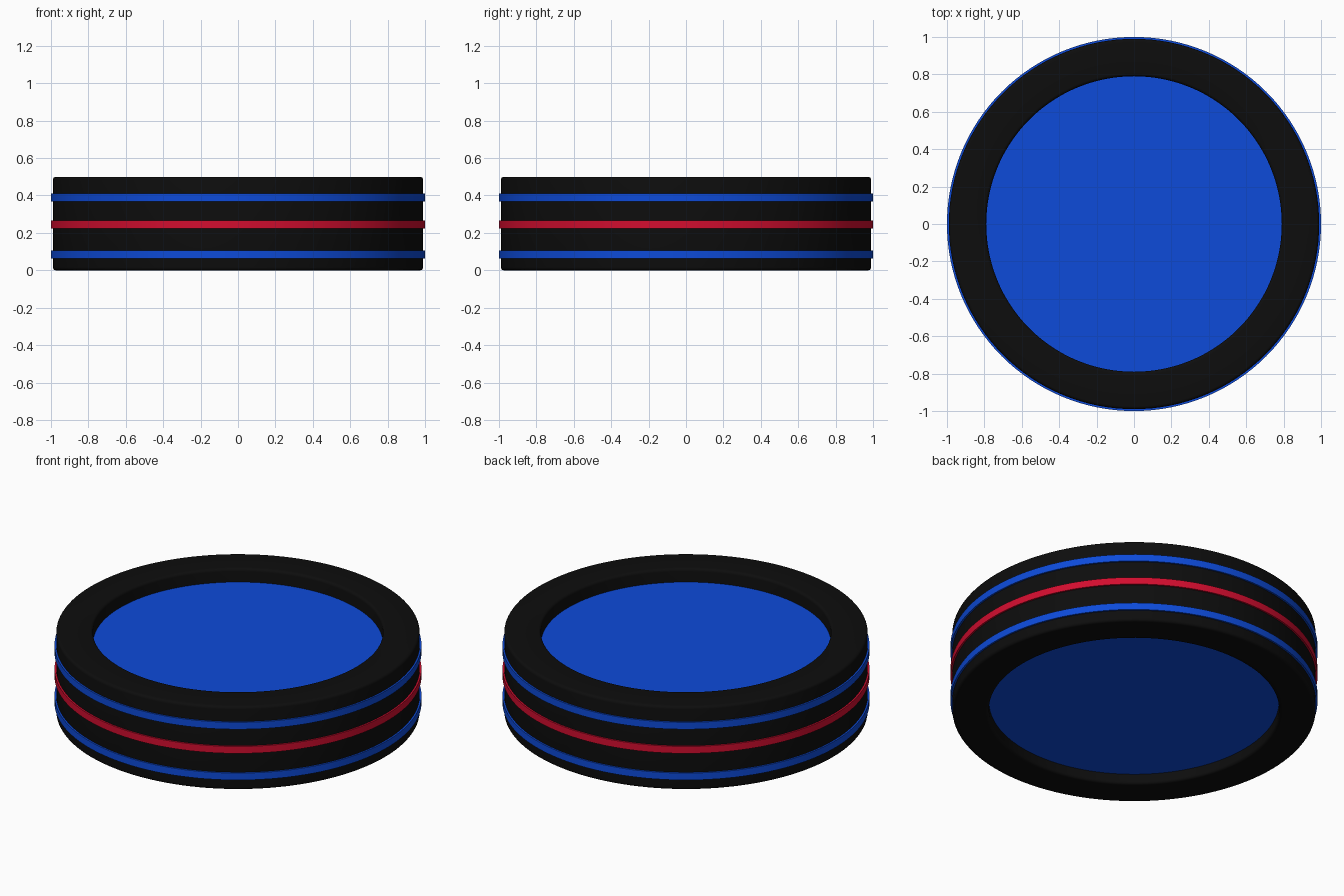
import bpy, bmesh, math

if "Cube" in bpy.data.objects:
    bpy.data.objects.remove(bpy.data.objects["Cube"])

SEGMENTS = 128


def material(name, colour):
    mat = bpy.data.materials.new(name)
    mat.diffuse_color = (*colour, 1.0)
    mat.use_nodes = True
    mat.node_tree.nodes["Principled BSDF"].inputs["Base Color"].default_value = mat.diffuse_color
    return mat


black = material("rubber black", (0.004, 0.004, 0.004))
blue = material("bright blue", (0.004, 0.07, 0.7))
red = material("deep red", (0.65, 0.004, 0.028))


def finish(name, bm, mat):
    bmesh.ops.recalc_face_normals(bm, faces=bm.faces)
    mesh = bpy.data.meshes.new(name)
    bm.to_mesh(mesh)
    bm.free()
    mesh.materials.append(mat)
    obj = bpy.data.objects.new(name, mesh)
    bpy.context.collection.objects.link(obj)
    bpy.ops.object.select_all(action='DESELECT')
    obj.select_set(True)
    bpy.context.view_layer.objects.active = obj
    bpy.ops.object.shade_smooth_by_angle(angle=math.radians(35))
    return obj


def ring(name, r_in, r_out, z0, z1, mat, bevel=0.0):
    """Rectangular section with optional rounded corners, turned around z."""
    corners = [(r_out, z0, -90), (r_out, z1, 0), (r_in, z1, 90), (r_in, z0, 180)]
    profile = []
    for r, z, start in corners:
        if bevel == 0:
            profile.append((r, z))
            continue
        cr = r + (bevel if r == r_in else -bevel)
        cz = z + (bevel if z == z0 else -bevel)
        for i in range(5):
            a = math.radians(start + 22.5 * i)
            profile.append((cr + bevel * math.cos(a), cz + bevel * math.sin(a)))
    bm = bmesh.new()
    loops = []
    for s in range(SEGMENTS):
        t = math.tau * s / SEGMENTS
        loops.append([bm.verts.new((r * math.cos(t), r * math.sin(t), z)) for r, z in profile])
    n = len(profile)
    for s in range(SEGMENTS):
        a, b = loops[s], loops[(s + 1) % SEGMENTS]
        for i in range(n):
            j = (i + 1) % n
            bm.faces.new((a[i], b[i], b[j], a[j]))
    return finish(name, bm, mat)


def disc(name, radius, z0, z1, mat):
    bm = bmesh.new()
    bmesh.ops.create_cone(bm, cap_ends=True, segments=SEGMENTS,
                          radius1=radius, radius2=radius, depth=z1 - z0)
    bmesh.ops.translate(bm, verts=bm.verts, vec=(0, 0, (z0 + z1) / 2))
    return finish(name, bm, mat)


# Black outer body with softened rims
ring("outer_body", 0.79, 0.99, 0.0, 0.5, black, bevel=0.016)

# Recessed blue core, visible from above and below
disc("core_disc", 0.792, 0.06, 0.42, blue)

# Raised stripes around the side
for name, z, mat in (("lower_stripe", 0.085, blue),
                     ("middle_stripe", 0.245, red),
                     ("upper_stripe", 0.39, blue)):
    ring(name, 0.97, 1.0, z - 0.021, z + 0.021, mat)
